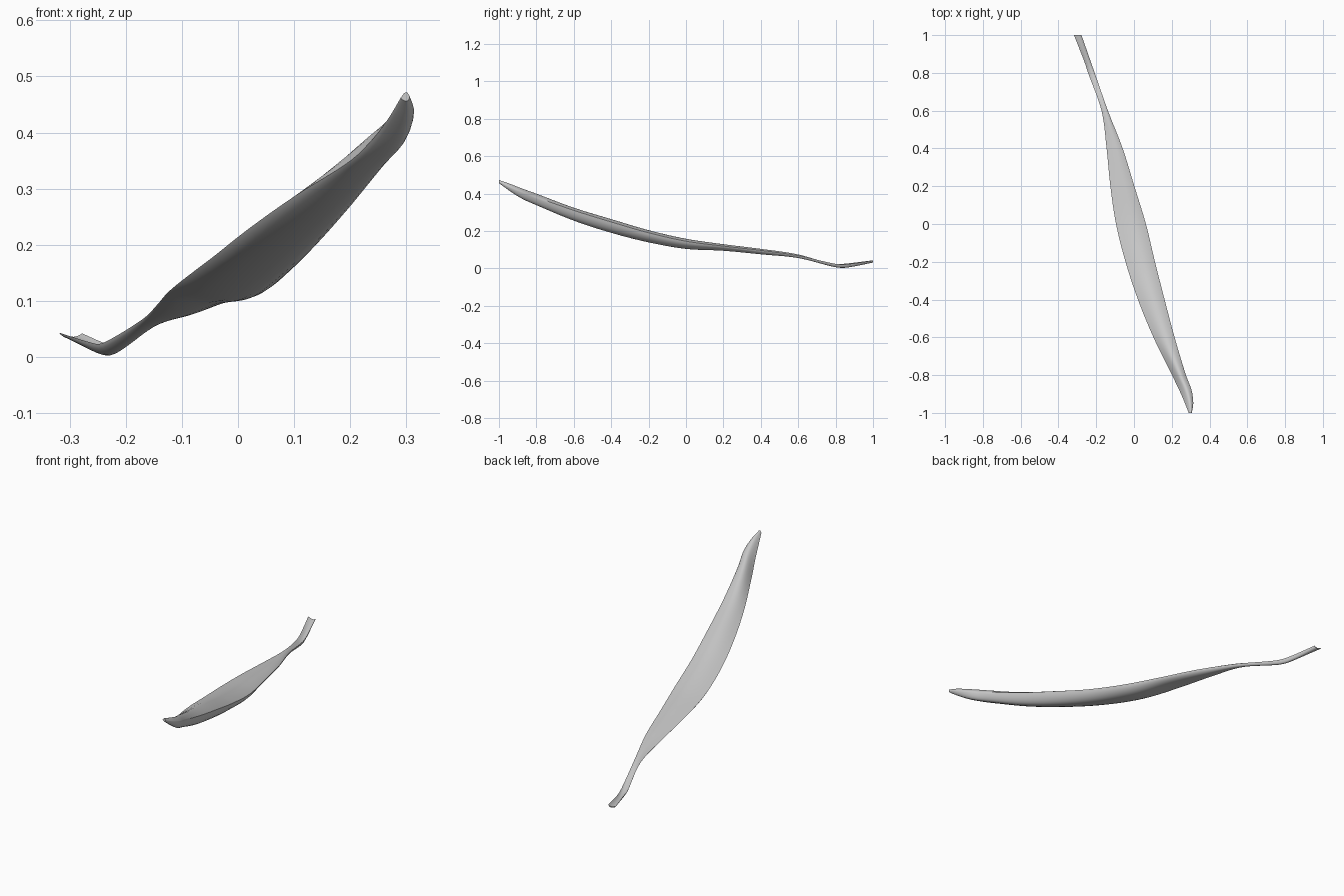
import bpy, bmesh, math
from mathutils.geometry import interpolate_bezier
from mathutils import Vector

if "Cube" in bpy.data.objects:
    bpy.data.objects.remove(bpy.data.objects["Cube"])

# Stations: y, left x, right x, left z, right z, ridge z, keel z
ST = [
    (-1.00, .290, .306, .462, .464, .472, .456),
    (-0.95, .270, .314, .428, .440, .455, .419),
    (-0.88, .240, .305, .388, .412, .428, .374),
    (-0.80, .201, .275, .350, .381, .399, .338),
    (-0.60, .103, .215, .288, .310, .324, .255),
    (-0.40, .021, .162, .230, .248, .263, .190),
    (-0.20, -.045, .111, .178, .190, .204, .139),
    (0.00, -.095, .063, .140, .145, .158, .104),
    (0.20, -.125, .002, .115, .119, .129, .094),
    (0.40, -.145, -.060, .092, .096, .104, .075),
    (0.60, -.172, -.138, .066, .068, .074, .055),
    (0.80, -.243, -.208, .024, .024, .017, .006),
    (0.86, -.263, -.229, .026, .022, .015, .004),
    (1.00, -.318, -.278, .043, .042, .036, .031),
]


def sample(y):
    """Smooth (Hermite) interpolation of every station value at y."""
    i = max(k for k in range(len(ST) - 1) if ST[k][0] <= y + 1e-6)
    a, b = ST[i], ST[i + 1]
    p, n = ST[max(i - 1, 0)], ST[min(i + 2, len(ST) - 1)]
    h = b[0] - a[0]
    t = (y - a[0]) / h
    out = []
    for c in range(1, 7):
        ma = (b[c] - p[c]) / (b[0] - p[0]) * h
        mb = (n[c] - a[c]) / (n[0] - a[0]) * h
        out.append((2*t**3 - 3*t*t + 1) * a[c] + (t**3 - 2*t*t + t) * ma
                   + (3*t*t - 2*t**3) * b[c] + (t**3 - t*t) * mb)
    return out


def section(y):
    """Closed cross-section: gently domed top and deep rounded keel."""
    xl, xr, zl, zr, zt, zb = sample(y)
    w = xr - xl
    left, right = Vector((xl, y, zl)), Vector((xr, y, zr))
    top, keel = Vector((xl + .62 * w, y, zt)), Vector((xl + .66 * w, y, zb))

    def arc(a, b, ha, hb):
        return interpolate_bezier(a, a + ha, b + hb, b, 7)[:-1]

    X = Vector((w, 0, 0))
    up, dn = zt - zl, zl - zb
    return (arc(left, top, Vector((.18 * w, 0, .4 * up)), -.22 * X)
            + arc(top, right, .16 * X, Vector((-.06 * w, 0, .3 * (zt - zr))))
            + arc(right, keel, Vector((0, 0, -.45 * (zr - zb))), .18 * X)
            + arc(keel, left, -.28 * X, Vector((0, 0, -.4 * dn))))


# Long curved pod body with its narrow stalk
bm = bmesh.new()
N = 80
rings = [[bm.verts.new(p) for p in section(-1 + 2 * k / N)] for k in range(N + 1)]
for r, s in zip(rings, rings[1:]):
    for j in range(len(r)):
        k = (j + 1) % len(r)
        bm.faces.new((r[j], r[k], s[k], s[j]))
bm.faces.new(rings[0])
bm.faces.new(rings[-1])
bmesh.ops.recalc_face_normals(bm, faces=bm.faces)
me = bpy.data.meshes.new("curved_pod")
bm.to_mesh(me)
bm.free()
pod = bpy.data.objects.new("curved_pod", me)
bpy.context.collection.objects.link(pod)
bpy.context.view_layer.objects.active = pod
pod.select_set(True)
bpy.ops.object.shade_smooth_by_angle(angle=math.radians(50))
